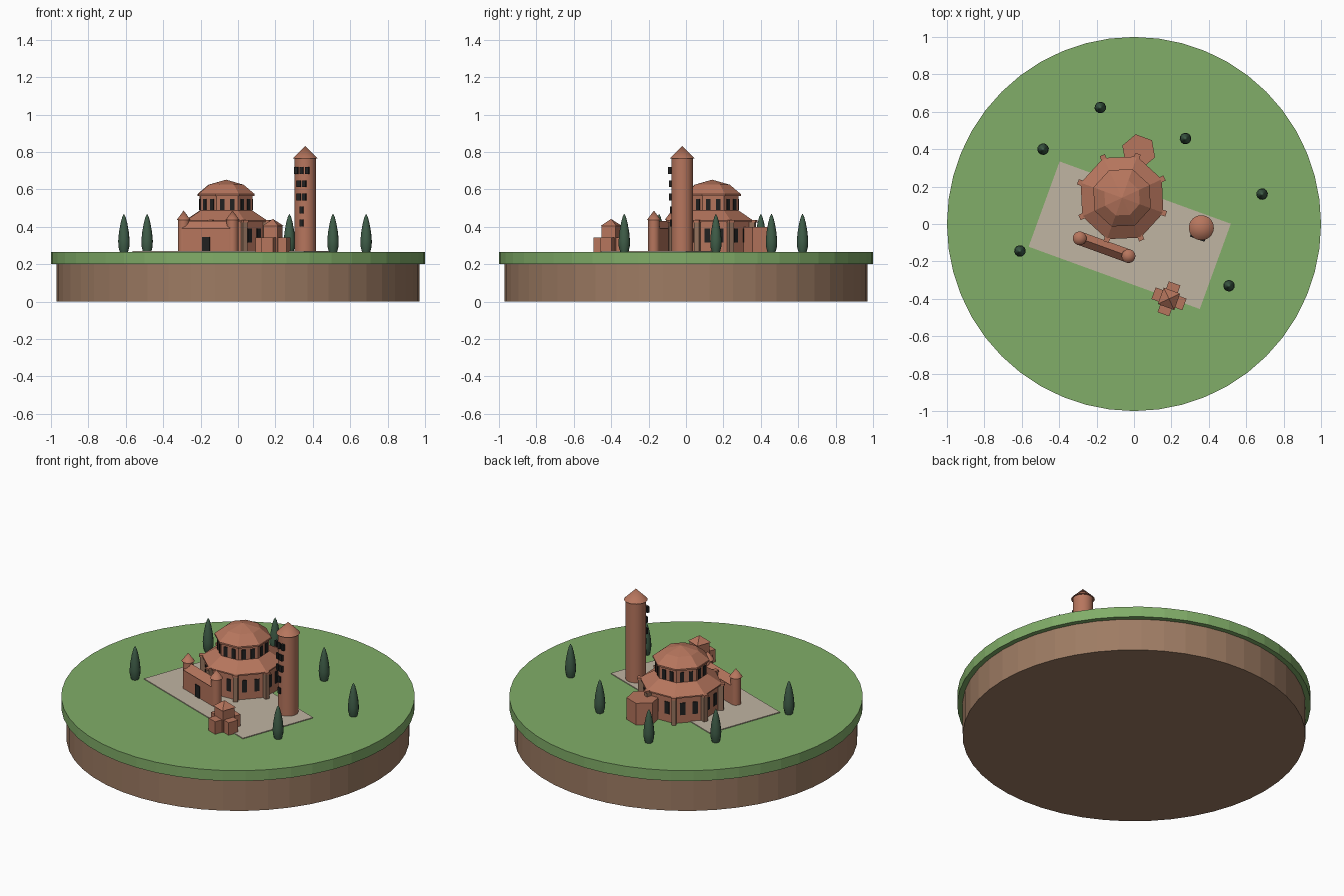
import bpy, bmesh
from math import pi, cos, sin, radians
from mathutils import Matrix, Vector

if "Cube" in bpy.data.objects:
    bpy.data.objects.remove(bpy.data.objects["Cube"])

GROUND = 0.265
TURN = radians(-20)   # the whole precinct is turned on the island


def material(name, rgb):
    m = bpy.data.materials.new(name)
    m.use_nodes = True
    m.diffuse_color = (*rgb, 1)
    bsdf = m.node_tree.nodes["Principled BSDF"]
    bsdf.inputs["Base Color"].default_value = (*rgb, 1)
    bsdf.inputs["Roughness"].default_value = 0.9
    return m


EARTH = material("earth brown", (0.34, 0.20, 0.125))
GRASS = material("grass green", (0.22, 0.42, 0.14))
PAVING = material("pale paving", (0.53, 0.46, 0.36))
BRICK = material("terracotta brick", (0.47, 0.18, 0.11))
PIER = material("pier brown", (0.30, 0.17, 0.11))
DARK = material("dark opening", (0.015, 0.015, 0.015))
CYPRESS = material("cypress green", (0.05, 0.11, 0.065))


def finish(name, bm, mat, place=None, smooth=False):
    bmesh.ops.recalc_face_normals(bm, faces=bm.faces)
    mesh = bpy.data.meshes.new(name)
    bm.to_mesh(mesh)
    bm.free()
    mesh.materials.append(mat)
    ob = bpy.data.objects.new(name, mesh)
    bpy.context.collection.objects.link(ob)
    if place:
        ob.matrix_world = place
    if smooth:
        bpy.ops.object.select_all(action='DESELECT')
        ob.select_set(True)
        bpy.context.view_layer.objects.active = ob
        bpy.ops.object.shade_smooth_by_angle(angle=radians(40))
    return ob


def lathe(name, profile, sides, mat, place=None, smooth=False):
    """Closed solid of revolution from (radius, z) pairs."""
    bm = bmesh.new()
    rings = []
    for r, z in profile:
        if r == 0:
            rings.append([bm.verts.new((0, 0, z))])
        else:
            rings.append([bm.verts.new((r * cos(2 * pi * i / sides),
                                        r * sin(2 * pi * i / sides), z))
                          for i in range(sides)])
    for a, b in zip(rings, rings[1:]):
        for i in range(sides):
            j = (i + 1) % sides
            if len(b) == 1:
                bm.faces.new((a[i], a[j], b[0]))
            else:
                bm.faces.new((a[i], a[j], b[j], b[i]))
    for ring in (rings[0], rings[-1]):
        if len(ring) > 1:
            bm.faces.new(ring)
    return finish(name, bm, mat, place, smooth)


def boxes(name, items, mat, place=None):
    """One object from (centre, size, turn about z) boxes."""
    bm = bmesh.new()
    for centre, size, turn in items:
        m = (Matrix.Rotation(turn, 4, 'Z') @ Matrix.Translation(centre)
             @ Matrix.Diagonal((*size, 1)))
        bmesh.ops.create_cube(bm, size=1, matrix=m)
    return finish(name, bm, mat, place)


def spot(x, y):
    return Matrix.Translation((x, y, GROUND)) @ Matrix.Rotation(TURN, 4, 'Z')


# Island
lathe("earth_base", [(0.97, 0), (0.97, 0.2)], 48, EARTH)
lathe("grass_disc", [(1, 0.2), (1, GROUND)], 48, GRASS)
boxes("paved_court", [((0, 0, 0.002), (0.974, 0.485, 0.006), 0)], PAVING, spot(-0.023, -0.06))

# Octagonal church
church = spot(-0.064, 0.14)
lathe("church_walls", [(0.22, 0), (0.22, 0.165)], 8, BRICK, church)
lathe("aisle_roof", [(0.235, 0.16), (0.235, 0.168), (0.15, 0.222)], 8, BRICK, church)
lathe("drum", [(0.15, 0.2), (0.15, 0.305)], 8, BRICK, church)
lathe("dome_roof", [(0.163, 0.3), (0.163, 0.31), (0.1, 0.36), (0, 0.387)], 8, BRICK, church)
boxes("piers", [((0.225, 0, 0.08), (0.04, 0.026, 0.16), k * pi / 4) for k in range(8)],
      PIER, church)
boxes("pier_caps", [((0.228, 0, 0.165), (0.046, 0.03, 0.012), k * pi / 4) for k in range(8)],
      BRICK, church)


def wall_windows(name, radius, spacing, width, low, high):
    apothem = radius * cos(pi / 8)
    boxes(name, [((apothem, side * spacing, (low + high) / 2), (0.008, width, high - low),
                  (k + 0.5) * pi / 4) for k in range(8) for side in (-1, 1)], DARK, church)


wall_windows("aisle_windows", 0.22, 0.036, 0.03, 0.05, 0.125)
wall_windows("drum_windows", 0.15, 0.026, 0.024, 0.225, 0.285)

# Apse
lathe("apse", [(0.093, 0), (0.093, 0.135)], 6, BRICK, spot(0.025, 0.388))

# Entrance hall with gabled roof and two end turrets
hall = spot(-0.16, -0.124)
boxes("entrance_hall", [((0, 0, 0.065), (0.27, 0.06, 0.13), 0)], BRICK, hall)
bm = bmesh.new()
ends = [[bm.verts.new((x, y, z)) for y, z in ((-0.036, 0.125), (0.036, 0.125), (0, 0.165))]
        for x in (-0.135, 0.135)]
for i in range(3):
    j = (i + 1) % 3
    bm.faces.new((ends[0][i], ends[0][j], ends[1][j], ends[1][i]))
for end in ends:
    bm.faces.new(end)
finish("hall_roof", bm, BRICK, hall)
boxes("hall_door", [((0, -0.031, 0.04), (0.042, 0.008, 0.08), 0)], DARK, hall)
for side, x in (("right", -0.139), ("left", 0.139)):
    place = hall @ Matrix.Translation((x, 0, 0))
    lathe(side + "_turret", [(0.031, 0), (0.031, 0.175)], 16, BRICK, place, True)
    lathe(side + "_turret_roof", [(0.037, 0.172), (0, 0.222)], 16, BRICK, place, True)

# Round bell tower, with more openings on each higher storey
tower = spot(0.36, -0.02)
lathe("bell_tower", [(0.058, 0), (0.058, 0.502)], 24, BRICK, tower, True)
lathe("bell_tower_roof", [(0.067, 0.5), (0, 0.567)], 24, BRICK, tower, True)
openings = []
for row, count in enumerate((1, 1, 2, 2, 3)):
    for i in range(count):
        x = (i - (count - 1) / 2) * 0.031
        openings.append(((x, -0.057, 0.155 + row * 0.07), (0.021, 0.016, 0.037), 0))
boxes("bell_tower_openings", openings, DARK, tower)

# Small cross-shaped chapel
chapel = spot(0.187, -0.4)
boxes("chapel_arms", [((0, 0, 0.039), (0.176, 0.066, 0.078), k * pi / 2) for k in range(2)],
      BRICK, chapel)
boxes("chapel_lantern", [((0, 0, 0.07), (0.08, 0.08, 0.14), 0)], BRICK, chapel)
lathe("chapel_roof", [(0.066, 0.138), (0, 0.177)], 4, BRICK,
      chapel @ Matrix.Rotation(pi / 4, 4, 'Z'))

# Cypress trees
shape = [(0.022, 0), (0.03, 0.03), (0.031, 0.06), (0.027, 0.105),
         (0.018, 0.155), (0.009, 0.188), (0, 0.205)]
for n, (x, y) in enumerate([(-0.18, 0.623), (-0.486, 0.4), (0.275, 0.457),
                            (0.685, 0.16), (0.508, -0.33), (-0.61, -0.144)]):
    lathe(f"cypress_{n + 1}", shape, 12, CYPRESS, spot(x, y), True)
